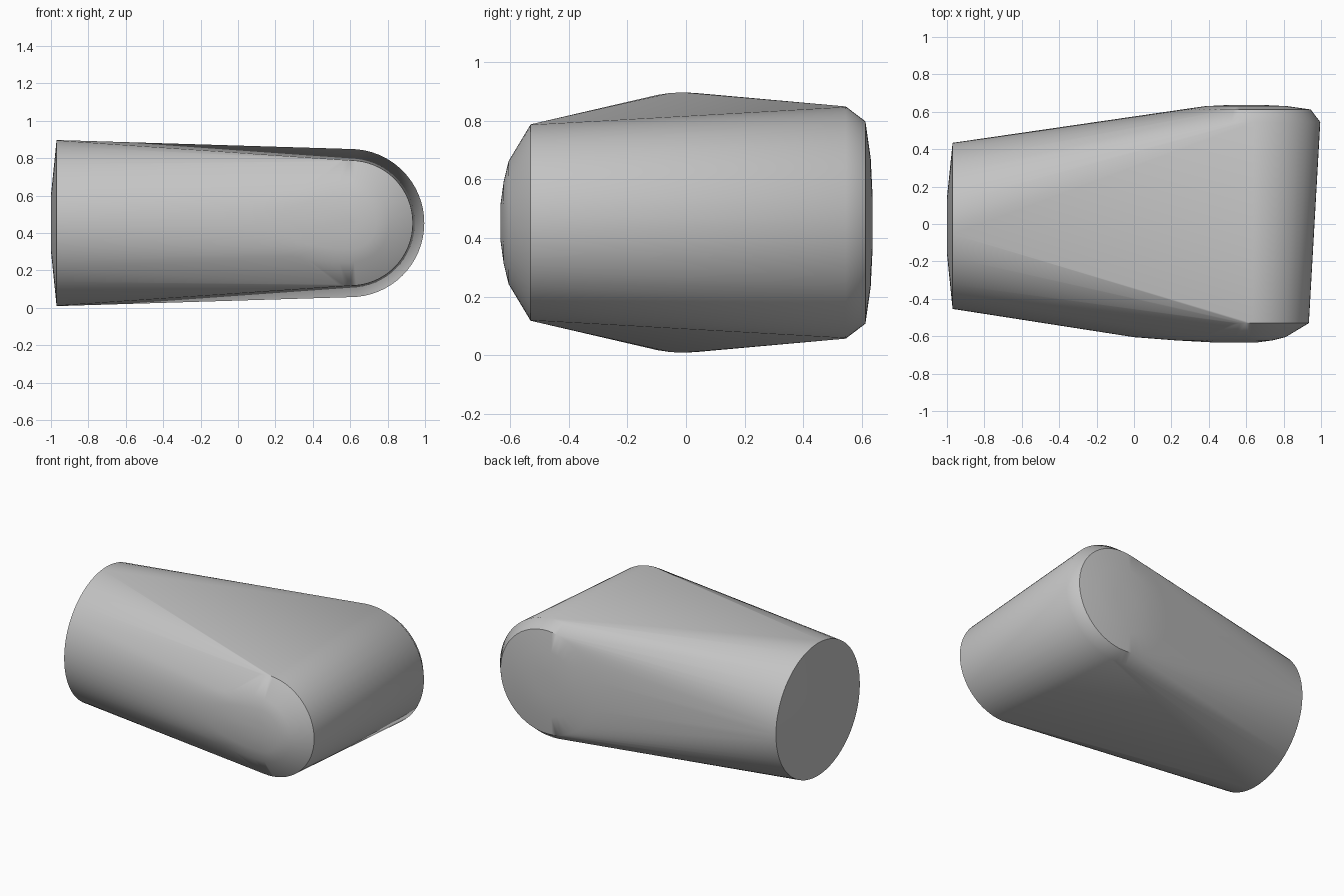
import bpy, bmesh, math

cube = bpy.data.objects.get("Cube")
if cube:
    bpy.data.objects.remove(cube)

SEGMENTS = 64
MID_Z = 0.453
KNUCKLE_X = 0.6

grey = bpy.data.materials.new("plain grey")
grey.use_nodes = True
grey.diffuse_color = (0.55, 0.55, 0.55, 1)
grey.node_tree.nodes["Principled BSDF"].inputs["Base Color"].default_value = (0.55, 0.55, 0.55, 1)

bm = bmesh.new()
angles = [2 * math.pi * i / SEGMENTS for i in range(SEGMENTS)]


def end_ring(x, radius):
    """Circle facing along x, for the round end."""
    for a in angles:
        bm.verts.new((x, -0.01 + radius * math.cos(a), MID_Z + radius * math.sin(a)))


def knuckle_ring(y, radius, left=None):
    """Circle facing along y, optionally stretched towards the round end."""
    for a in angles:
        c = math.cos(a)
        reach = left if left and c < 0 else radius
        bm.verts.new((KNUCKLE_X + reach * c, y, MID_Z + radius * math.sin(a)))


# Slightly domed round end
end_ring(-0.97, 0.444)
end_ring(-1.0, 0.15)

# Front of the knuckle: sharp rim, then a dome stretched along the body
knuckle_ring(-0.53, 0.335)
for y, radius, left in [(-0.605, 0.21, 0.6), (-0.622, 0.14, 0.38), (-0.633, 0.06, 0.18)]:
    knuckle_ring(y, radius, left)

# Back of the knuckle: chamfer, rim and shallow dome
for y, radius in [(0.545, 0.396), (0.612, 0.345), (0.63, 0.22), (0.637, 0.08)]:
    knuckle_ring(y, radius)

# Stretch one tight skin over all the rings
hull = bmesh.ops.convex_hull(bm, input=bm.verts[:])
loose = [v for v in bm.verts if not v.link_faces]
bmesh.ops.delete(bm, geom=loose, context='VERTS')
bmesh.ops.recalc_face_normals(bm, faces=bm.faces[:])

mesh = bpy.data.meshes.new("tapered_body")
bm.to_mesh(mesh)
bm.free()
mesh.materials.append(grey)
body = bpy.data.objects.new("tapered_body", mesh)
bpy.context.collection.objects.link(body)

bpy.ops.object.select_all(action='DESELECT')
body.select_set(True)
bpy.context.view_layer.objects.active = body
bpy.ops.object.shade_smooth_by_angle(angle=math.radians(42))
